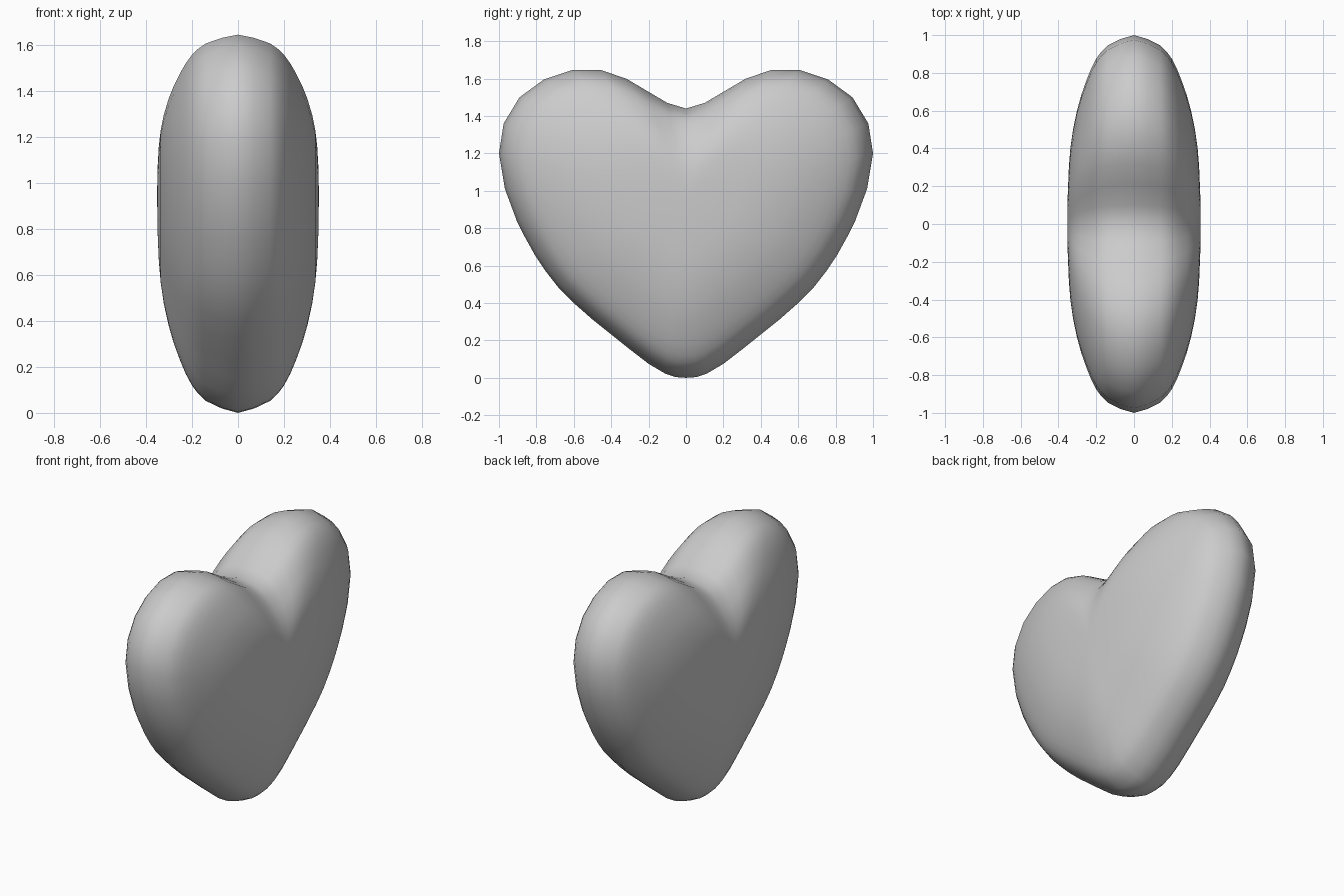
import bpy, bmesh

if "Cube" in bpy.data.objects:
    bpy.data.objects.remove(bpy.data.objects["Cube"])

# Half outline of the heart in the y-z plane, from bottom tip to top notch
HALF = [(0, 0), (0.055, 0.004), (0.11, 0.022), (0.2, 0.075), (0.3, 0.152), (0.4, 0.232),
        (0.5, 0.312), (0.6, 0.4), (0.68, 0.48), (0.75, 0.57), (0.81, 0.66), (0.86, 0.75),
        (0.905, 0.84), (0.968, 1.01), (1.0, 1.2), (0.975, 1.36), (0.89, 1.5), (0.76, 1.595),
        (0.605, 1.647), (0.46, 1.647), (0.32, 1.6), (0.21, 1.535), (0.1, 1.47), (0, 1.44)]
OUTLINE = HALF + [(-y, z) for y, z in HALF[-2:0:-1]]

# Puffed cross-section: (outline scale, half thickness)
PUFF = [(0.98, 0.07), (0.945, 0.14), (0.91, 0.175), (0.875, 0.2), (0.82, 0.228), (0.76, 0.252),
        (0.68, 0.28), (0.6, 0.302), (0.5, 0.323), (0.4, 0.337), (0.3, 0.345), (0.15, 0.351)]
CENTRE_Z = 0.95

bm = bmesh.new()


def ring(scale, x):
    return [bm.verts.new((x, y * scale, CENTRE_Z + (z - CENTRE_Z) * scale)) for y, z in OUTLINE]


# Rings shrink from the shared rim to the middle of each face
rim = ring(1, 0)
n = len(rim)
for side in (1, -1):
    outer = rim
    for scale, x in PUFF:
        inner = ring(scale, side * x)
        for i in range(n):
            j = (i + 1) % n
            bm.faces.new((outer[i], outer[j], inner[j], inner[i]))
        outer = inner
    tip = bm.verts.new((side * 0.352, 0, CENTRE_Z))
    for i in range(n):
        bm.faces.new((outer[i], outer[(i + 1) % n], tip))

bmesh.ops.recalc_face_normals(bm, faces=bm.faces)
for f in bm.faces:
    f.smooth = True
mesh = bpy.data.meshes.new("heart")
bm.to_mesh(mesh)
bm.free()
bpy.context.collection.objects.link(bpy.data.objects.new("heart", mesh))
